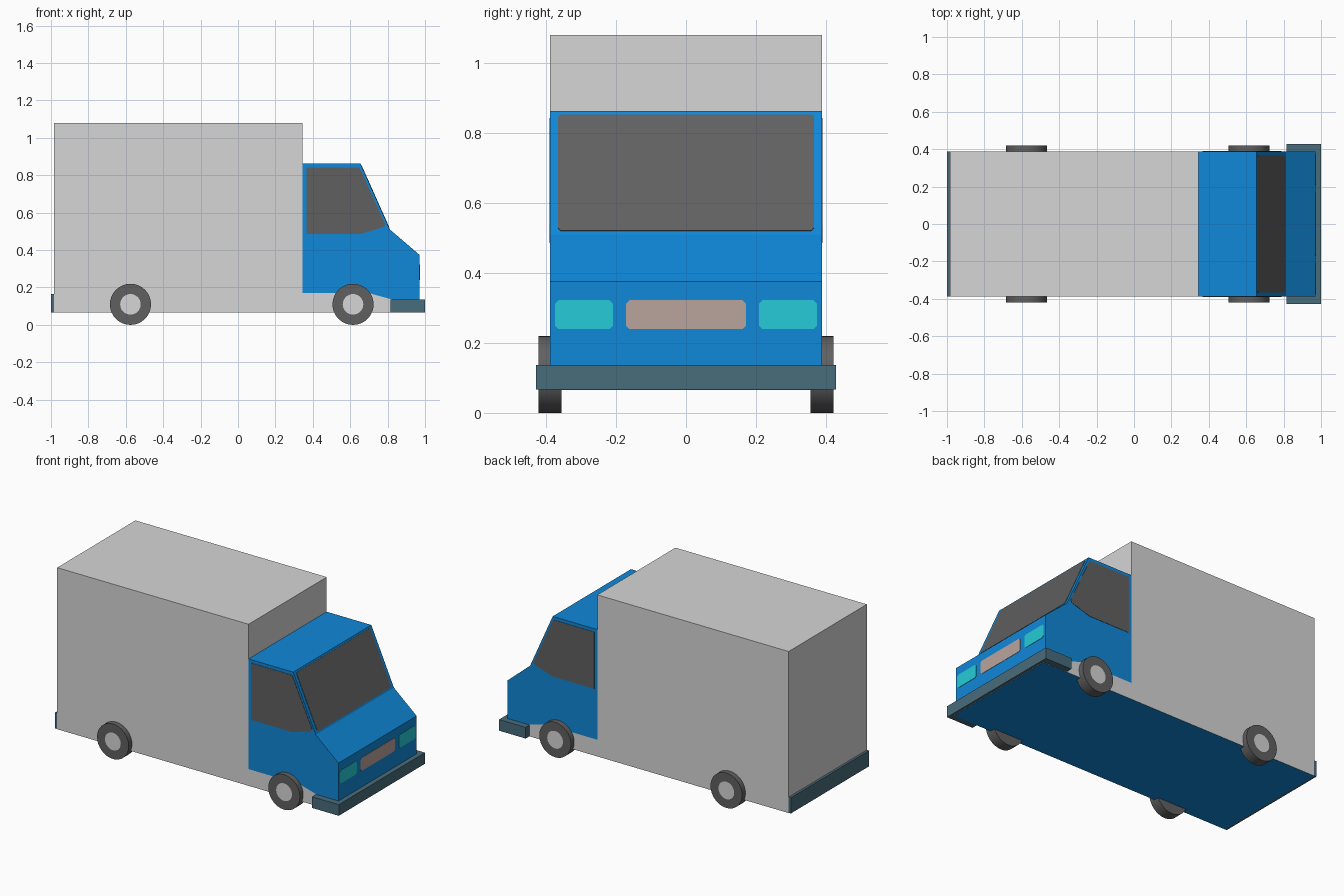
import bpy, bmesh, math
from mathutils import Vector, Matrix

if "Cube" in bpy.data.objects:
    bpy.data.objects.remove(bpy.data.objects["Cube"])


def material(name, rgb):
    m = bpy.data.materials.new(name)
    m.diffuse_color = (*rgb, 1)
    m.use_nodes = True
    m.node_tree.nodes["Principled BSDF"].inputs["Base Color"].default_value = m.diffuse_color
    return m


GREY = material("light_grey", (0.67, 0.67, 0.67))
BLUE = material("cab_blue", (0.005, 0.245, 0.69))
DARK = material("dark_grey", (0.118, 0.118, 0.118))
SLATE = material("bumper_slate", (0.066, 0.15, 0.2))
TEAL = material("headlight_teal", (0.018, 0.6, 0.68))
PINK = material("grille_pink", (0.49, 0.37, 0.34))

W = 0.388  # half width of the body


def finish(bm, name, *mats):
    bmesh.ops.recalc_face_normals(bm, faces=bm.faces)
    me = bpy.data.meshes.new(name)
    bm.to_mesh(me)
    bm.free()
    for m in mats:
        me.materials.append(m)
    ob = bpy.data.objects.new(name, me)
    bpy.context.collection.objects.link(ob)
    return ob


def extrude(name, points, direction, *mats, under=False):
    """Extrude a flat 3D outline; optionally give downward faces material 1."""
    bm = bmesh.new()
    face = bm.faces.new([bm.verts.new(p) for p in points])
    new = bmesh.ops.extrude_face_region(bm, geom=[face])["geom"]
    bmesh.ops.translate(bm, vec=Vector(direction),
                        verts=[v for v in new if isinstance(v, bmesh.types.BMVert)])
    bm.faces.new([v for v in face.verts]) if not face.is_valid else None
    bmesh.ops.recalc_face_normals(bm, faces=bm.faces)
    if under:
        for f in bm.faces:
            if f.normal.z < -0.9:
                f.material_index = 1
    return finish(bm, name, *mats)


def side_profile(name, xz, half, *mats, under=False):
    return extrude(name, [(x, -half, z) for x, z in xz], (0, 2 * half, 0), *mats, under=under)


def rect(x0, x1, z0, z1, c=0.0):
    """Rectangle outline, with clipped corners when c > 0."""
    if not c:
        return [(x0, z0), (x1, z0), (x1, z1), (x0, z1)]
    return [(x0 + c, z0), (x1 - c, z0), (x1, z0 + c), (x1, z1 - c),
            (x1 - c, z1), (x0 + c, z1), (x0, z1 - c), (x0, z0 + c)]


# Cargo box with the low chassis running under the cab, blue underneath
side_profile("cargo_box", [(-0.985, 0.065), (0.985, 0.065), (0.985, 0.12), (0.82, 0.137),
                           (0.70, 0.17), (0.345, 0.17), (0.345, 1.08), (-0.985, 1.08)],
             W, GREY, BLUE, under=True)

# Cab
side_profile("cab", [(0.345, 0.17), (0.70, 0.17), (0.82, 0.137), (0.97, 0.135), (0.97, 0.375),
                     (0.812, 0.51), (0.655, 0.862), (0.345, 0.862)], W, BLUE)

# Bumpers
side_profile("front_bumper", rect(0.815, 1.0, 0.067, 0.137), 0.428, SLATE)
side_profile("rear_bumper", rect(-1.0, -0.984, 0.066, 0.165), W, SLATE)

# Side windows
window = [(0.365, 0.485), (0.65, 0.485), (0.775, 0.523), (0.788, 0.537), (0.651, 0.838),
          (0.642, 0.842), (0.365, 0.842)]
for s, label in ((-1, "right"), (1, "left")):
    extrude("side_window_" + label, [(x, s * (W - 0.003), z) for x, z in window],
            (0, s * 0.005, 0), DARK)

# Windscreen, lying on the sloping front of the cab
slope = (0.812 - 0.655) / (0.862 - 0.51)
out = Vector((1, 0, slope)).normalized()
screen = [Vector((0.655 + (0.862 - z) * slope, y, z)) - out * 0.003
          for y, z in rect(-0.366, 0.366, 0.52, 0.852, 0.008)]
extrude("windscreen", screen, out * 0.005, DARK)

# Headlights and grille
for name, y0, y1, mat in (("headlight_right", -0.374, -0.209, TEAL),
                          ("headlight_left", 0.209, 0.374, TEAL),
                          ("grille", -0.171, 0.171, PINK)):
    extrude(name, [(0.967, y, z) for y, z in rect(y0, y1, 0.239, 0.322, 0.01)],
            (0.005, 0, 0), mat)

# Wheels with flat hubs inset in the outer faces
for x, end in ((-0.575, "rear"), (0.615, "front")):
    for s, label in ((-1, "right"), (1, "left")):
        bm = bmesh.new()
        bmesh.ops.create_cone(bm, cap_ends=True, segments=32, radius1=0.11, radius2=0.11,
                              depth=0.065,
                              matrix=Matrix.Translation((x, s * 0.3885, 0.11))
                              @ Matrix.Rotation(math.pi / 2, 4, "X"))
        cap = [f for f in bm.faces if f.normal.y * s > 0.9]
        bmesh.ops.inset_region(bm, faces=cap, thickness=0.055)
        cap[0].material_index = 1
        ob = finish(bm, f"{end}_wheel_{label}", DARK, GREY)
        bpy.ops.object.select_all(action="DESELECT")
        ob.select_set(True)
        bpy.context.view_layer.objects.active = ob
        bpy.ops.object.shade_smooth_by_angle(angle=math.radians(35))
